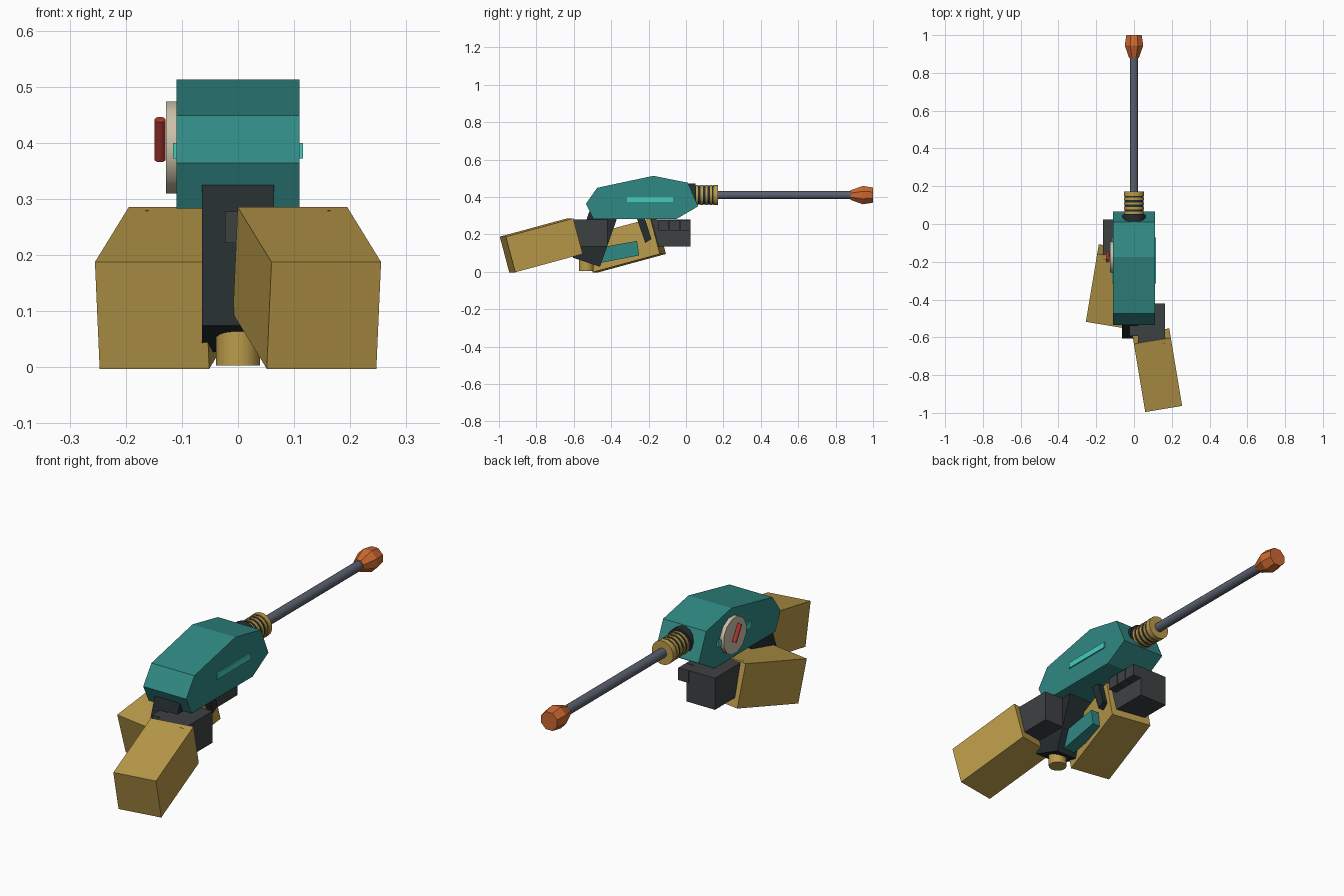
import bpy
import bmesh
from math import radians, cos, sin, pi
from mathutils import Matrix, Vector

cube = bpy.data.objects.get("Cube")
if cube:
    bpy.data.objects.remove(cube, do_unlink=True)


def material(name, r, g, b):
    m = bpy.data.materials.new(name)
    m.use_nodes = True
    m.diffuse_color = (r, g, b, 1)
    bsdf = next(n for n in m.node_tree.nodes if n.type == 'BSDF_PRINCIPLED')
    bsdf.inputs["Base Color"].default_value = (r, g, b, 1)
    bsdf.inputs["Roughness"].default_value = 0.8
    return m


teal = material("teal", .03, .25, .23)
gold = material("ochre", .50, .33, .07)
grey = material("charcoal", .048, .052, .054)
black = material("near_black", .018, .026, .028)
steel = material("blue_grey", .10, .115, .15)
orange = material("orange", .60, .14, .03)
cream = material("cream", .60, .53, .40)
red = material("red", .42, .04, .03)
glow = material("turquoise", .06, .60, .50)


def finish(bm, name, mat, smooth=False):
    bmesh.ops.recalc_face_normals(bm, faces=bm.faces)
    mesh = bpy.data.meshes.new(name)
    bm.to_mesh(mesh)
    bm.free()
    mesh.materials.append(mat)
    ob = bpy.data.objects.new(name, mesh)
    bpy.context.collection.objects.link(ob)
    if smooth:
        bpy.ops.object.select_all(action='DESELECT')
        ob.select_set(True)
        bpy.context.view_layer.objects.active = ob
        bpy.ops.object.shade_smooth_by_angle(angle=radians(35))
    return ob


def box(name, mat, centre, size, rot=None):
    bm = bmesh.new()
    m = Matrix.Translation(centre) @ (rot or Matrix()) @ Matrix.Diagonal((*size, 1))
    bmesh.ops.create_cube(bm, size=1, matrix=m)
    return finish(bm, name, mat)


def prism(name, mat, outline, half):
    """Extrude a (y, z) outline symmetrically along x."""
    bm = bmesh.new()
    face = bm.faces.new([bm.verts.new((-half, y, z)) for y, z in outline])
    ext = bmesh.ops.extrude_face_region(bm, geom=[face])
    moved = [v for v in ext["geom"] if isinstance(v, bmesh.types.BMVert)]
    bmesh.ops.translate(bm, verts=moved, vec=(2 * half, 0, 0))
    return finish(bm, name, mat)


def lathe(name, mat, profile, centre, rot=None, sides=16, smooth=True):
    """Rings of (radius, height) around a local z axis, capped at both ends."""
    bm = bmesh.new()
    rings = []
    for r, h in profile:
        angles = [2 * pi * (i + .5) / sides for i in range(sides)]
        rings.append([bm.verts.new((r * cos(a), r * sin(a), h)) for a in angles])
    for a, b in zip(rings, rings[1:]):
        for i in range(sides):
            j = (i + 1) % sides
            bm.faces.new((a[i], a[j], b[j], b[i]))
    bm.faces.new(rings[0])
    bm.faces.new(rings[-1])
    bm.transform(Matrix.Translation(centre) @ (rot or Matrix()))
    return finish(bm, name, mat, smooth)


along_y = Matrix.Rotation(radians(-90), 4, 'X')
along_x = Matrix.Rotation(radians(-90), 4, 'Y')
bore = Vector((0, 0, .41))

# Main body, grip, and the parts below it
prism("body", teal, [(-.535, .364), (-.475, .449), (-.175, .513), (.01, .476),
                     (.065, .35), (-.05, .283), (-.495, .283)], .11)
prism("grip", black, [(-.605, .075), (-.46, .027), (-.36, .31), (-.505, .355)], .064)
lathe("grip_cap", gold, [(.04, .003), (.04, .09)], (0, -.533, 0))
prism("trigger_guard", teal, [(-.47, .045), (-.25, .088), (-.262, .165), (-.47, .128)], .03)
prism("trigger", black, [(-.268, .30), (-.225, .30), (-.185, .175), (-.218, .155)], .025)

# Glowing side strips
for side, label in ((1, "left"), (-1, "right")):
    box(label + "_light_strip", glow, (side * .112, -.193, .386), (.008, .245, .028))

# Dial with a tilted bar on one side
lathe("dial", cream, [(.085, 0), (.085, .023)], (-.105, -.175, .392), along_x, 12)
lathe("dial_bar", red, [(.01, -.041), (.01, .041)], (-.139, -.175, .406),
      Matrix.Rotation(radians(30), 4, 'X'), 12)

# Coil, barrel and muzzle
lathe("coil_collar", black, [(.063, -.02), (.063, .05)], bore, along_y)
lathe("coil_core", black, [(.051, .03), (.051, .16)], bore, along_y)
for i in range(4):
    y = .053 + i * .025
    lathe(f"coil_ring_{i + 1}", gold, [(.054, y), (.054, y + .012)], bore, along_y)
lathe("coil_flange", gold, [(.055, .148), (.055, .172)], bore, along_y)
lathe("barrel", steel, [(.022, .1), (.022, .9)], bore, along_y)
lathe("muzzle", orange, [(.028, .88), (.053, .945), (.044, 1.0)], bore, along_y, 8, False)

# Two blocky arms, mirrored and staggered
for side, label, shift in ((1, "left", 0), (-1, "right", .445)):
    tilt = (Matrix.Rotation(side * radians(9.5), 4, 'Z')
            @ Matrix.Rotation(radians(15), 4, 'X'))
    box(label + "_forearm", gold, (side * .123, -.774 + shift, .1415),
        (.198, .378, .197), tilt)
    box(label + "_hand", grey, (side * .0925, -.527 + shift, .207),
        (.145, .212, .146))
    for i in range(3):
        box(f"{label}_finger_{i + 1}", grey,
            (side * .004, -.565 + shift + i * .0585, .25), (.054, .055, .056))
